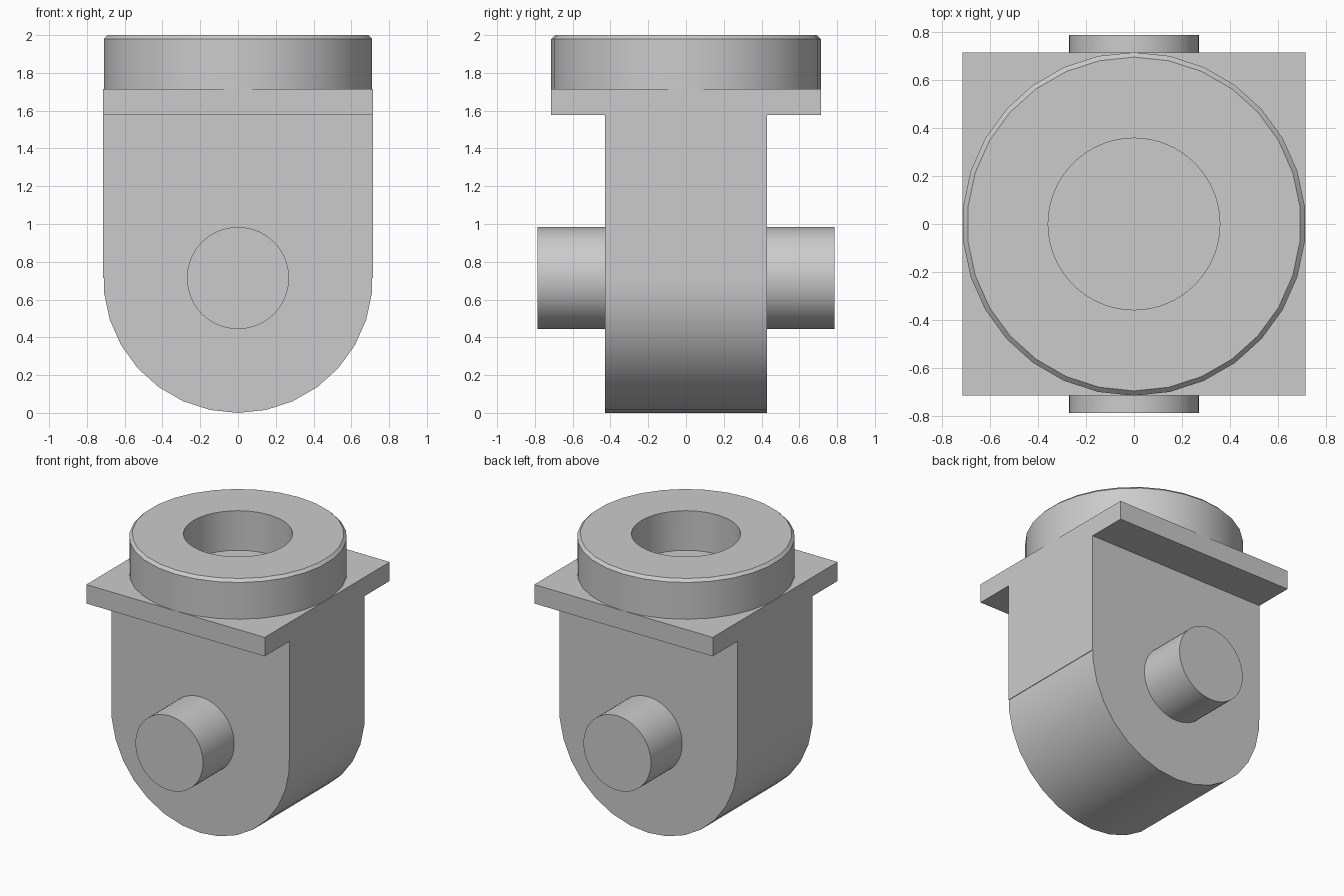
import bpy, bmesh, math
from mathutils import Matrix

if "Cube" in bpy.data.objects:
    bpy.data.objects.remove(bpy.data.objects["Cube"], do_unlink=True)

R = 0.714            # shared radius of lug and collar, half width of plate
PLATE_BOTTOM, PLATE_TOP = 1.577, 1.714

grey = bpy.data.materials.new("light_grey")
grey.use_nodes = True
grey.diffuse_color = (0.6, 0.6, 0.6, 1)
grey.node_tree.nodes["Principled BSDF"].inputs["Base Color"].default_value = (0.6, 0.6, 0.6, 1)


def finish(name, bm):
    """Turn a bmesh into a shaded, coloured object."""
    bmesh.ops.recalc_face_normals(bm, faces=bm.faces)
    mesh = bpy.data.meshes.new(name)
    bm.to_mesh(mesh)
    bm.free()
    mesh.materials.append(grey)
    obj = bpy.data.objects.new(name, mesh)
    bpy.context.collection.objects.link(obj)
    return obj


def smooth(obj):
    bpy.ops.object.select_all(action='DESELECT')
    obj.select_set(True)
    bpy.context.view_layer.objects.active = obj
    bpy.ops.object.shade_smooth_by_angle(angle=math.radians(30))


def ring(radius, count):
    """Circle points with the first one straight up."""
    return [(radius * math.sin(math.tau * i / count), radius * math.cos(math.tau * i / count))
            for i in range(count)]


def loft(name, layers):
    """Closed solid through matching loops of points."""
    bm = bmesh.new()
    loops = [[bm.verts.new(p) for p in layer] for layer in layers]
    bm.faces.new(loops[0])
    bm.faces.new(loops[-1])
    for a, b in zip(loops, loops[1:]):
        for i in range(len(a)):
            j = (i + 1) % len(a)
            bm.faces.new((a[i], a[j], b[j], b[i]))
    return finish(name, bm)


def along_y(name, outline, half):
    return loft(name, [[(x, y, z) for x, z in outline] for y in (-half, half)])


def along_z(name, sections, count):
    return loft(name, [[(x, y, z) for x, y in ring(r, count)] for r, z in sections])


# Lug: straight sides above a faceted half-round bottom
lower = [(x, R + z) for x, z in ring(R, 30) if z < 0]
edge = R * math.cos(math.radians(6))
outline = ([(-R, R), (-R, PLATE_BOTTOM), (R, PLATE_BOTTOM), (R, R), (edge, R)]
           + lower + [(-edge, R)])
smooth(along_y("lug_body", outline, 0.4286))

# Cross pin running through the lug
smooth(along_y("cross_pin", [(x, R + z) for x, z in ring(0.27, 64)], 0.786))

# Square plate on top of the lug
bm = bmesh.new()
size = Matrix.Diagonal((2 * R, 2 * R, PLATE_TOP - PLATE_BOTTOM, 1))
centre = Matrix.Translation((0, 0, (PLATE_TOP + PLATE_BOTTOM) / 2))
bmesh.ops.create_cube(bm, size=1, matrix=centre @ size)
finish("square_plate", bm)

# Round collar with a chamfered rim and a bore down to the plate
collar = along_z("round_collar", [(R, PLATE_TOP), (R, 1.98), (R - 0.02, 2)], 30)
cutter = along_z("bore_cutter", [(0.357, 1.6), (0.357, 2.2)], 64)
cutter.hide_render = True
cut = collar.modifiers.new("bore", 'BOOLEAN')
cut.operation = 'DIFFERENCE'
cut.solver = 'EXACT'
cut.object = cutter
bpy.ops.object.select_all(action='DESELECT')
collar.select_set(True)
bpy.context.view_layer.objects.active = collar
bpy.ops.object.modifier_apply(modifier=cut.name)
bpy.data.objects.remove(cutter, do_unlink=True)
smooth(collar)
